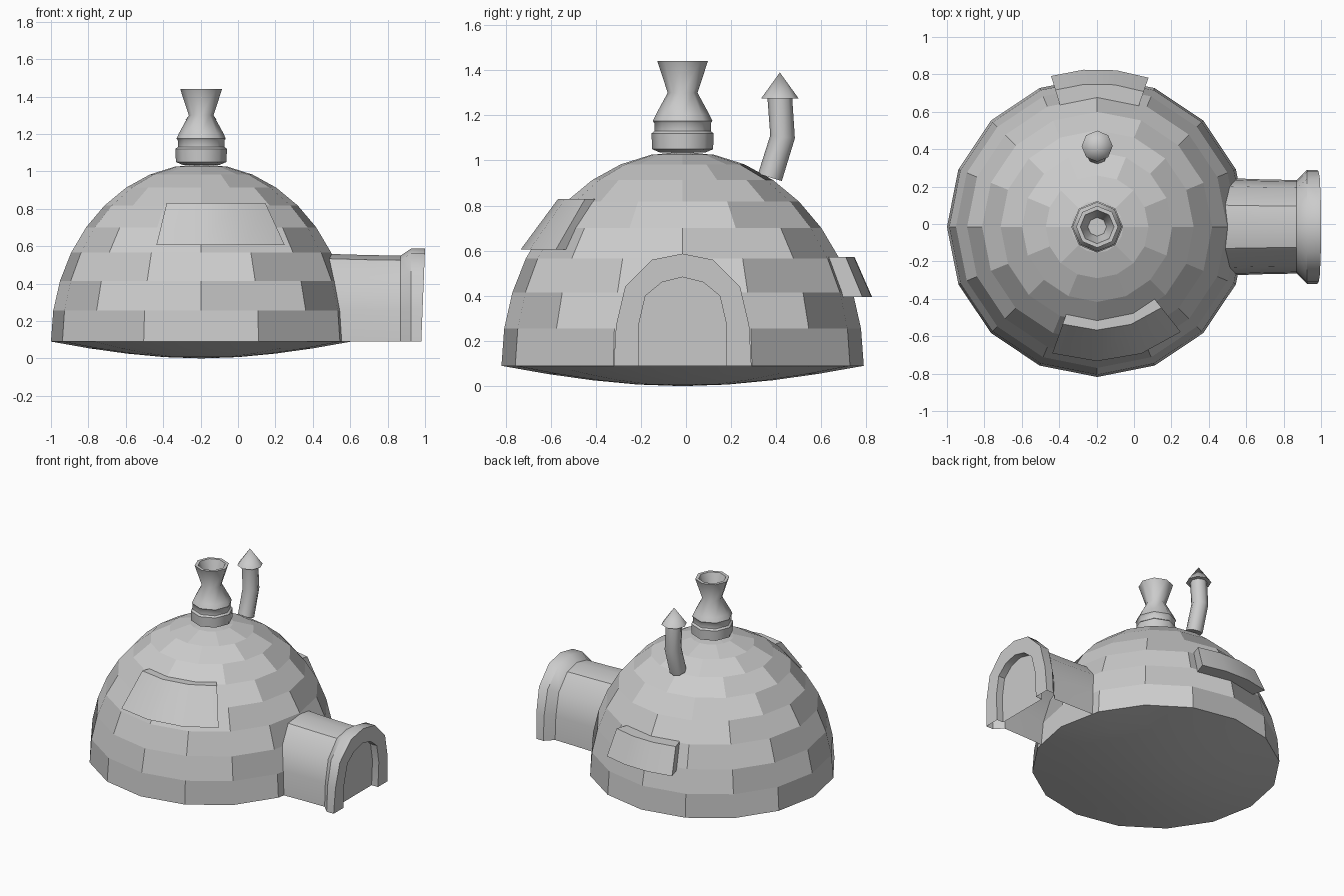
import bpy
from math import sin, cos, radians, pi
from mathutils import Vector

if "Cube" in bpy.data.objects:
    bpy.data.objects.remove(bpy.data.objects["Cube"])

CX, CY = -0.197, -0.015      # dome axis
R, Z0, H = 0.803, 0.09, 0.95  # dome radius, rim height, rise


def make(name, verts, faces, smooth=None):
    me = bpy.data.meshes.new(name)
    me.from_pydata([tuple(v) for v in verts], [], faces)
    ob = bpy.data.objects.new(name, me)
    bpy.context.collection.objects.link(ob)
    bpy.ops.object.select_all(action='DESELECT')
    ob.select_set(True)
    bpy.context.view_layer.objects.active = ob
    bpy.ops.object.mode_set(mode='EDIT')
    bpy.ops.mesh.select_all(action='SELECT')
    bpy.ops.mesh.normals_make_consistent(inside=False)
    bpy.ops.object.mode_set(mode='OBJECT')
    if smooth:
        bpy.ops.object.shade_smooth_by_angle(angle=radians(smooth))
    return ob


def ring(r, z, n, cx=CX, cy=CY):
    return [(cx + r * cos(2 * pi * i / n), cy + r * sin(2 * pi * i / n), z) for i in range(n)]


def bridge(rows, n, closed=True):
    """Quads joining consecutive rows of n points."""
    m = n if closed else n - 1
    return [(k * n + i, k * n + (i + 1) % n, (k + 1) * n + (i + 1) % n, (k + 1) * n + i)
            for k in range(rows - 1) for i in range(m)]


# Dome: staggered snow bricks, each spanning two of the sixteen sides
N, ROWS = 16, 9
verts, faces = [], []
for k in range(ROWS):
    t = radians(10 * k)
    verts += ring(R * cos(t), Z0 + H * sin(t), N)
apex = len(verts)
verts.append((CX, CY, Z0 + H))
for k in range(ROWS):
    for b in range(0, N, 2):
        idx = [(b + (k + 1) % 2 + j) % N for j in range(3)]
        low = [k * N + i for i in idx]
        high = [apex] if k == ROWS - 1 else [(k + 1) * N + i for i in reversed(idx)]
        faces.append(low + high)
make("snow_dome", verts, faces)

# Shallow bowl underneath
bowl = [(R, Z0), (0.6, 0.054), (0.4, 0.026), (0.2, 0.007)]
verts = [p for r, z in bowl for p in ring(r, z, N)] + [(CX, CY, 0)]
faces = bridge(len(bowl), N)
faces += [(3 * N + i, 3 * N + (i + 1) % N, 4 * N) for i in range(N)]
make("dome_underside", verts, faces, 30)

# Entrance tunnel: arch sections swept along x, with a flared front frame and recessed door
outer = [(0.305, 0.09), (0.295, 0.27), (0.255, 0.44), (0.135, 0.56), (0, 0.587)]
inner = [(0.195, 0.09), (0.195, 0.27), (0.165, 0.40), (0.092, 0.46), (0, 0.483)]


def arch(half, x, sy=1, sz=1, slant=0):
    pts = half + [(-y, z) for y, z in reversed(half[:-1])]
    return [(x + slant * (z - Z0) / 0.5, CY + y * sy, Z0 + (z - Z0) * sz) for y, z in pts]


sections = [arch(outer, 0.45, 0.86, 0.945), arch(outer, 0.70, 0.83, 0.93),
            arch(outer, 0.87, 0.82, 0.925), arch(outer, 0.925),
            arch(outer, 0.98, slant=0.02), arch(inner, 0.98, slant=0.02),
            arch(inner, 0.93, slant=0.02)]
verts = [p for s in sections for p in s]
faces = bridge(len(sections), 9, closed=False)
faces.append(tuple(range(6 * 9, 7 * 9)))
make("entrance_tunnel", verts, faces, 35)


# Window slabs curved around the dome
def slab(name, a0, a1, segs, bottom, top):
    """bottom / top: (inner radius, outer radius, z); angles in degrees."""
    (bi, bo, bz), (ti, to, tz) = bottom, top
    verts = []
    for i in range(segs + 1):
        a = radians(a0 + (a1 - a0) * i / segs)
        for r, z in ((bi, bz), (bo, bz), (to, tz), (ti, tz)):
            verts.append((CX + r * cos(a), CY + r * sin(a), z))
    faces = bridge(segs + 1, 4) + [(0, 1, 2, 3), tuple(range(4 * segs, 4 * segs + 4))]
    make(name, verts, faces, 30)


slab("front_window", -109.5, -51.5, 3, (0.62, 0.718, 0.605), (0.46, 0.552, 0.83))
slab("back_window", 71, 107, 3, (0.73, 0.843, 0.395), (0.66, 0.765, 0.572))

# Main chimney: hollow eight-sided lathe
prof = [(0.10, 1.035), (0.135, 1.05), (0.138, 1.12), (0.125, 1.13), (0.125, 1.165),
        (0.132, 1.175), (0.118, 1.205), (0.066, 1.30), (0.112, 1.44), (0.09, 1.44),
        (0.05, 1.31)]
verts = [p for r, z in prof for p in ring(r, z, 8)]
faces = bridge(len(prof), 8)
faces += [tuple(range(8)), tuple(range(80, 88))]
make("main_chimney", verts, faces, 50)

# Bent stove pipe: circles tilted along a three-point path
path = [Vector((CX, 0.372, 0.925)), Vector((CX, 0.428, 1.105)), Vector((CX, 0.415, 1.29))]
tilts = [radians(17), radians(7), 0]
verts = []
for c, a in zip(path, tilts):
    for i in range(8):
        t = 2 * pi * i / 8
        u, v = 0.055 * cos(t), 0.055 * sin(t)
        verts.append(c + Vector((u, v * cos(a), -v * sin(a))))
make("stove_pipe", verts, bridge(3, 8) + [tuple(range(8)), tuple(range(16, 24))], 50)

# Conical rain cap on the pipe
verts = ring(0.083, 1.275, 8, CX, 0.416) + [(CX, 0.416, 1.39)]
faces = [(i, (i + 1) % 8, 8) for i in range(8)] + [tuple(range(8))]
make("pipe_cap", verts, faces, 50)
